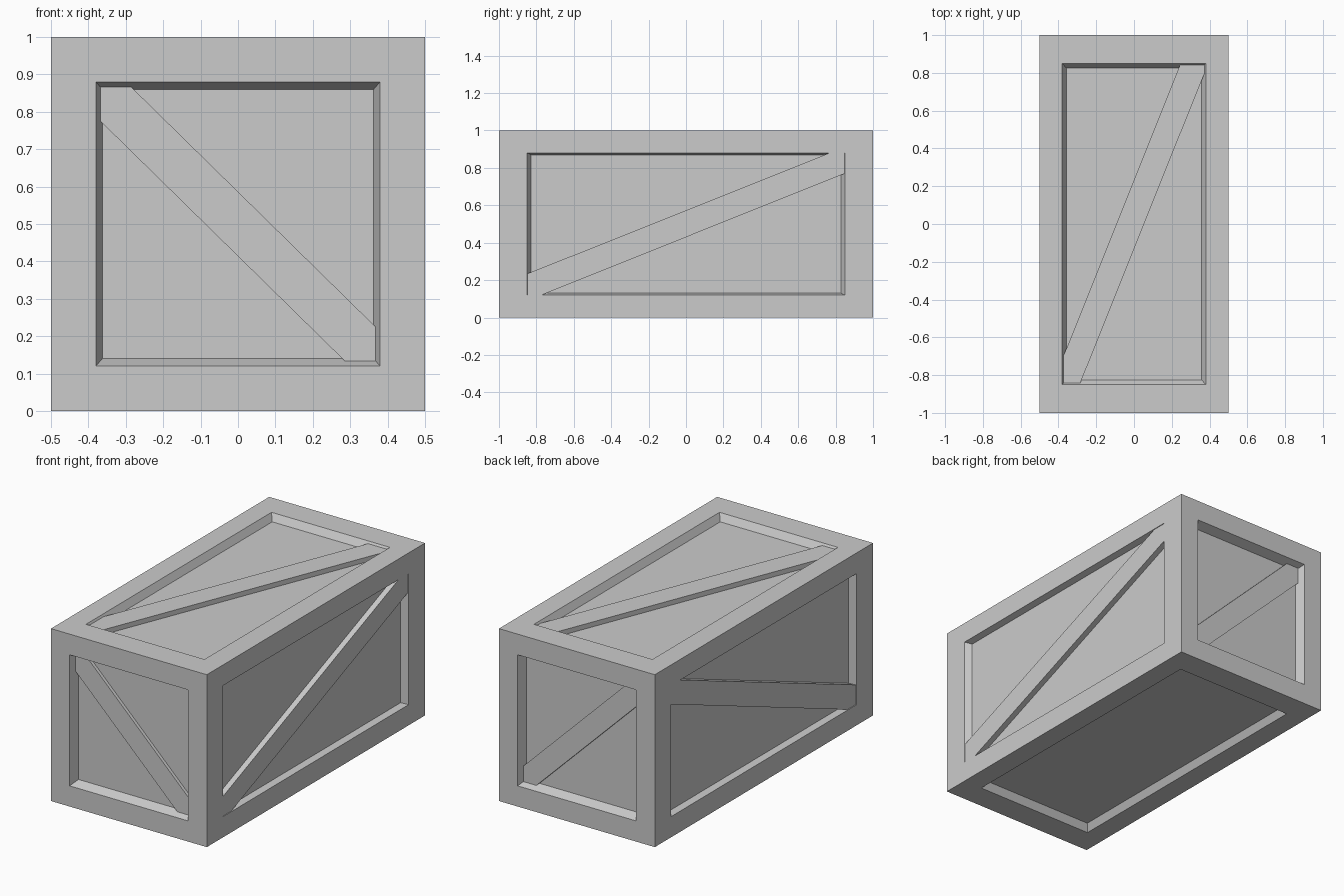
import bpy, bmesh
from mathutils import Vector

if "Cube" in bpy.data.objects:
    bpy.data.objects.remove(bpy.data.objects["Cube"])

CENTRE = Vector((0, 0, 0.5))
HALF = Vector((0.5, 1.0, 0.5))          # crate half sizes
OPEN = Vector((0.38, 0.85, 0.38))       # half sizes of the frame openings
# per face axis: panel half sizes and panel depth
PANEL = {0: ((0, 0.828, 0.37), 0.036),
         1: ((0.362, 0, 0.359), 0.055),
         2: ((0.358, 0.825, 0), 0.04)}


def finish(bm, name):
    bmesh.ops.recalc_face_normals(bm, faces=bm.faces)
    me = bpy.data.meshes.new(name)
    bm.to_mesh(me)
    bm.free()
    ob = bpy.data.objects.new(name, me)
    bpy.context.collection.objects.link(ob)
    return ob


def place(face, axis, half, depth):
    # move an inset face to a rectangle at the given depth
    for v in face.verts:
        for i in range(3):
            size = HALF[i] - depth if i == axis else half[i]
            v.co[i] = size if v.co[i] > 0 else -size


# Crate body: box with a tapered recess in all six sides
bm = bmesh.new()
bmesh.ops.create_cube(bm, size=2)
for v in bm.verts:
    v.co = v.co * HALF
for f in list(bm.faces):
    n = f.normal if f.normal.length > 0.5 else f.calc_center_median()
    axis = max(range(3), key=lambda i: abs(n[i]))
    half, depth = PANEL[axis]
    bmesh.ops.inset_individual(bm, faces=[f], thickness=0.05)
    place(f, axis, OPEN, 0)
    bmesh.ops.inset_individual(bm, faces=[f], thickness=0.01)
    place(f, axis, half, depth)
bmesh.ops.translate(bm, verts=bm.verts, vec=CENTRE)
finish(bm, "crate_body")


def brace(name, axis, side, gap, outline):
    # diagonal plank from just below the frame surface down to the panel
    bm = bmesh.new()
    depth = PANEL[axis][1] + 0.003
    verts = []
    for a, b in outline:
        p = [a, b]
        p.insert(axis, CENTRE[axis] + side * (HALF[axis] - gap))
        verts.append(bm.verts.new(p))
    face = bm.faces.new(verts)
    ext = bmesh.ops.extrude_face_region(bm, geom=[face], use_keep_orig=True)
    new = [g for g in ext["geom"] if isinstance(g, bmesh.types.BMVert)]
    for v in new:
        v.co[axis] -= side * (depth - gap)
    return finish(bm, name)


# Diagonal braces on the ends, sides and top
END = [(-0.367, 0.866), (-0.285, 0.866), (0.367, 0.226),
       (0.367, 0.134), (0.285, 0.134), (-0.367, 0.774)]
SIDE = [(-0.849, 0.121), (-0.77, 0.121), (0.849, 0.77),
        (0.849, 0.879), (0.765, 0.879), (-0.849, 0.234)]
TOP = [(-0.376, -0.844), (-0.285, -0.844), (0.374, 0.80),
       (0.374, 0.845), (0.245, 0.845), (-0.376, -0.705)]
brace("front_brace", 1, -1, 0.036, END)
brace("back_brace", 1, 1, 0.036, END)
brace("right_brace", 0, 1, 0.003, SIDE)
brace("left_brace", 0, -1, 0.003, SIDE)
brace("top_brace", 2, 1, 0.012, TOP)
